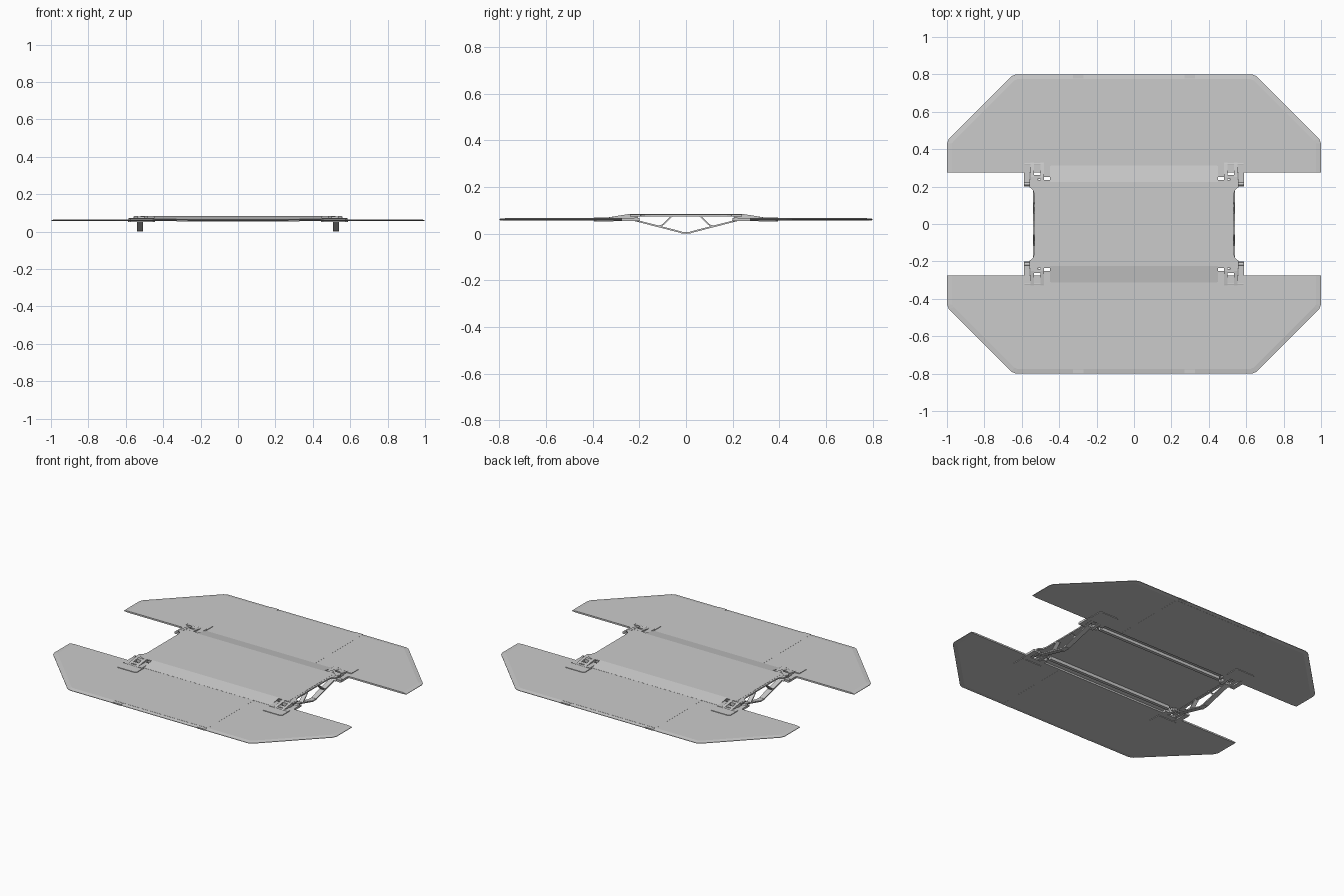
import bpy, bmesh
from mathutils import Vector

if "Cube" in bpy.data.objects:
    bpy.data.objects.remove(bpy.data.objects["Cube"])


def finish(name, bm, mirror):
    """Turn a bmesh into an object, mirrored about the world axes."""
    bmesh.ops.recalc_face_normals(bm, faces=bm.faces)
    me = bpy.data.meshes.new(name)
    bm.to_mesh(me)
    bm.free()
    ob = bpy.data.objects.new(name, me)
    bpy.context.collection.objects.link(ob)
    if mirror:
        m = ob.modifiers.new("mirror", 'MIRROR')
        m.use_axis = ['X' in mirror, 'Y' in mirror, False]
        m.use_mirror_merge = False
    return ob


def prism(name, pts, axis, a, b, mirror="XY"):
    """Extrude a 2D outline along x (points are y,z) or z (points are x,y)."""
    bm = bmesh.new()
    place = (lambda p, t: (t, p[0], p[1])) if axis == 'X' else (lambda p, t: (p[0], p[1], t))
    lo = [bm.verts.new(place(p, a)) for p in pts]
    hi = [bm.verts.new(place(p, b)) for p in pts]
    bm.faces.new(lo)
    bm.faces.new(hi)
    n = len(pts)
    for i in range(n):
        bm.faces.new((lo[i], lo[(i + 1) % n], hi[(i + 1) % n], hi[i]))
    return finish(name, bm, mirror)


def box(name, x0, x1, y0, y1, z0, z1, mirror="XY"):
    return prism(name, [(x0, y0), (x1, y0), (x1, y1), (x0, y1)], 'Z', z0, z1, mirror)


def bar(name, p, q, x0, x1, t, mirror="XY"):
    """Flat strut running from p to q in the y-z plane."""
    d = (Vector(q) - Vector(p)).normalized() * t / 2
    n = Vector((-d.y, d.x))
    p, q = Vector(p), Vector(q)
    return prism(name, [p + n, q + n, q - n, p - n], 'X', x0, x1, mirror)


def cylinder(name, x, y, z, r, length, mirror="XY"):
    ob_bm = bmesh.new()
    bmesh.ops.create_cone(ob_bm, cap_ends=True, segments=12, radius1=r, radius2=r, depth=length)
    for v in ob_bm.verts:
        v.co = (v.co.z + x, v.co.y + y, v.co.x + z)
    return finish(name, ob_bm, mirror)


# platforms: thin clipped-corner plates with a bevelled outer rim
outer = [(-1, .275), (-1, .43), (-.99, .455), (-.655, .79), (-.63, .8)]
inner = [(-.972, .275), (-.972, .432), (-.962, .446), (-.64, .768), (-.625, .774)]
outer += [(-x, y) for x, y in reversed(outer)]
inner += [(-x, y) for x, y in reversed(inner)]
bm = bmesh.new()
loops = [[bm.verts.new((x, y, z)) for x, y in pts]
         for pts, z in ((inner, .066), (outer, .062), (outer, .059), (inner, .056))]
n = len(outer)
for a, b in zip(loops, loops[1:]):
    for i in range(n - 1):
        bm.faces.new((a[i], a[i + 1], b[i + 1], b[i]))
for lp in (loops[0], loops[3]):
    bm.faces.new(lp)
for ends in (0, -1):
    bm.faces.new([lp[ends] for lp in loops])
bm.faces.new((loops[0][0], loops[0][-1], loops[3][-1], loops[3][0]))
finish("platform", bm, "Y")

# centre walkway panels and the small clips on the rim
box("walkway_panel", -.33, .33, .275, .776, .0555, .0665, "Y")
box("rim_clip", .27, .325, .765, .798, .0565, .0655)

# folded bridge deck with a ramp at each end
half = [(.225, .083), (.312, .067), (.312, .061), (.225, .076)]
deck = [(-half[1][0], half[1][1]), (-half[0][0], half[0][1]), half[0], half[1],
        half[2], half[3], (-half[3][0], half[3][1]), (-half[2][0], half[2][1])]
prism("bridge_deck", deck, 'X', -.45, .45, "")
box("deck_side", .45, .522, -.235, .235, .076, .083, "X")
box("deck_underbeam", -.45, .45, .215, .235, .056, .077, "Y")
box("ramp_toe", -.45, .45, .275, .318, .056, .062, "Y")

# side beam that flares outwards at its ends
flare = [(.515, 0), (.533, 0), (.533, .15), (.537, .175), (.548, .19), (.56, .195),
         (.56, .24), (.515, .24)]
prism("side_beam", flare, 'Z', .074, .082)

# truss under each side
bar("truss_chord", (.22, .057), (.018, .005), .507, .54, .007)
box("truss_foot", .507, .54, -.022, .022, 0, .007, "X")
bar("truss_inner_strut", (.108, .03), (.058, .077), .51, .537, .006)
bar("truss_outer_strut", (.108, .03), (.112, .036), .507, .54, .008)
bar("truss_end_strut", (.2, .052), (.235, .079), .51, .537, .008)

# corner brackets: base plates, sloping arm and hinge
pad = [(.445, .31), (.585, .31), (.585, .385), (.575, .395), (.455, .395), (.445, .385)]
prism("bracket_plate", pad, 'Z', .064, .0695)
prism("bracket_underplate", pad, 'Z', .052, .058)
box("bracket_wing", .558, .588, .2, .325, .053, .066)
box("bracket_rail", .45, .48, .25, .33, .056, .072)
arm = [(.215, .083), (.25, .083), (.33, .07), (.33, .064), (.25, .057), (.2, .052), (.2, .058)]
prism("bracket_arm_outer", arm, 'X', .535, .553)
prism("bracket_arm_inner", arm, 'X', .48, .5)
box("bracket_bridge", .498, .537, .24, .262, .062, .081)
box("bracket_block", .5, .535, .285, .312, .056, .074)
cylinder("hinge_pin", .525, .215, .062, .009, .12)
cylinder("hinge_outer_pin", .535, .322, .065, .007, .1)
